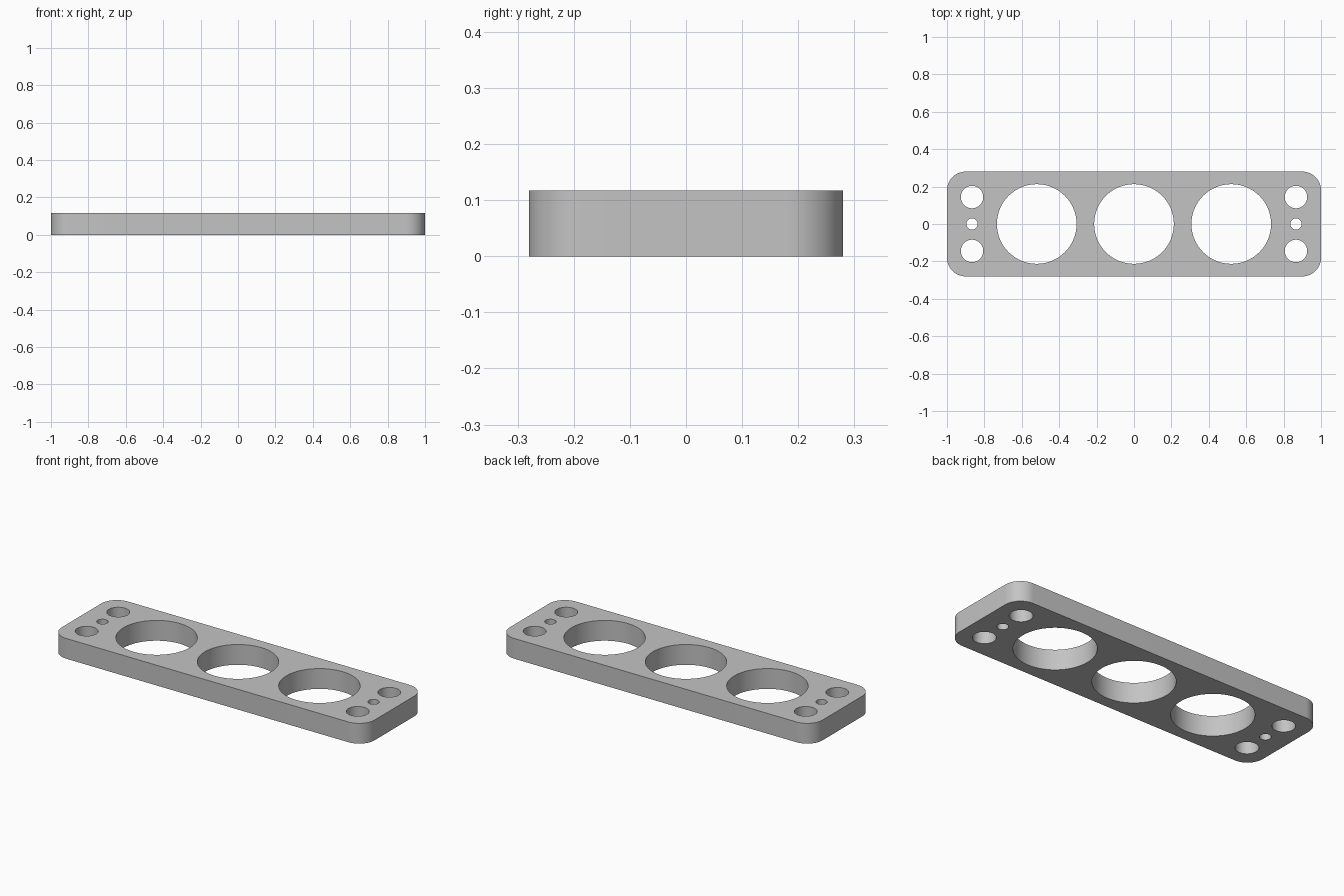
import bpy, bmesh, math
from mathutils import Matrix

LENGTH, WIDTH, HEIGHT = 2.0, 0.56, 0.117
CORNER = 0.1

if "Cube" in bpy.data.objects:
    bpy.data.objects.remove(bpy.data.objects["Cube"])

grey = bpy.data.materials.new("light grey")
grey.use_nodes = True
color = (0.55, 0.55, 0.55, 1)
grey.diffuse_color = color
grey.node_tree.nodes["Principled BSDF"].inputs["Base Color"].default_value = color


def make_object(name, bm):
    mesh = bpy.data.meshes.new(name)
    bm.to_mesh(mesh)
    bm.free()
    mesh.materials.append(grey)
    obj = bpy.data.objects.new(name, mesh)
    bpy.context.collection.objects.link(obj)
    return obj


# Plate: a block with its four upright edges rounded
bm = bmesh.new()
bmesh.ops.create_cube(bm, size=1, matrix=Matrix.Translation((0, 0, HEIGHT / 2))
                      @ Matrix.Diagonal((LENGTH, WIDTH, HEIGHT, 1)))
upright = [e for e in bm.edges if abs(e.verts[0].co.z - e.verts[1].co.z) > HEIGHT / 2]
bmesh.ops.bevel(bm, geom=upright, offset=CORNER, segments=16, profile=0.5, affect='EDGES')
plate = make_object("drilled_plate", bm)

# Holes: three large bores, and a column of three small ones at each end
holes = [(x, 0, 0.213) for x in (-0.52, 0, 0.52)]
for x in (-0.866, 0.866):
    holes += [(x, -0.144, 0.06), (x, 0, 0.03), (x, 0.144, 0.06)]

bm = bmesh.new()
for x, y, radius in holes:
    bmesh.ops.create_cone(bm, cap_ends=True, segments=64, radius1=radius, radius2=radius,
                          depth=HEIGHT * 2, matrix=Matrix.Translation((x, y, HEIGHT / 2)))
cutter = make_object("hole_cutter", bm)
cutter.hide_render = True

# Drill the plate, then discard the cutter
bpy.ops.object.select_all(action='DESELECT')
plate.select_set(True)
bpy.context.view_layer.objects.active = plate
drill = plate.modifiers.new("Drill", 'BOOLEAN')
drill.operation = 'DIFFERENCE'
drill.solver = 'EXACT'
drill.object = cutter
bpy.ops.object.modifier_apply(modifier=drill.name)
bpy.data.objects.remove(cutter)

bpy.ops.object.shade_smooth_by_angle(angle=math.radians(30))
